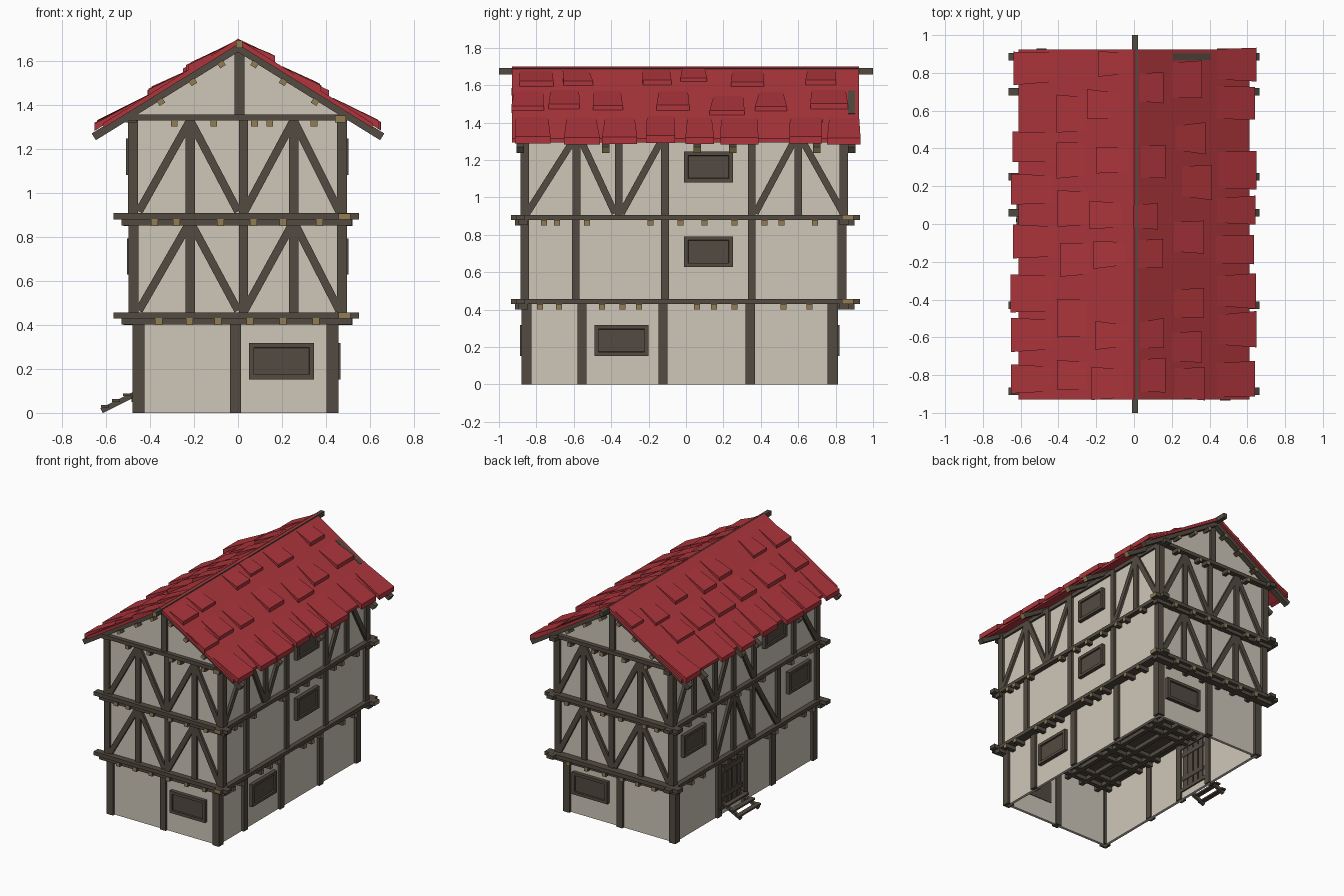
import bpy, bmesh, random
from mathutils import Vector

if "Cube" in bpy.data.objects:
    bpy.data.objects.remove(bpy.data.objects["Cube"])

random.seed(4)


def material(name, rgb):
    m = bpy.data.materials.new(name)
    m.diffuse_color = (*rgb, 1)
    m.use_nodes = True
    m.node_tree.nodes["Principled BSDF"].inputs["Base Color"].default_value = m.diffuse_color
    return m


PLASTER = material("plaster", (0.62, 0.57, 0.485))
WOOD = material("dark_timber", (0.085, 0.070, 0.052))
TAN = material("cut_timber", (0.29, 0.205, 0.09))
RED = material("red_tile", (0.42, 0.036, 0.045))
K, RIDGE = 0.62, 1.695          # roof slope and height of the tiled surface


def hexa(name, a, b, mat, tips=(0, 0), inset=None):
    """Six-sided solid between two four-point end loops; tips paint the ends tan."""
    bm = bmesh.new()
    v = [bm.verts.new(p) for p in list(a) + list(b)]
    for i in range(4):
        j = (i + 1) % 4
        bm.faces.new((v[i], v[j], v[4 + j], v[4 + i]))
    for k in (0, 1):
        bm.faces.new(v[4 * k:4 * k + 4]).material_index = tips[k]
    bmesh.ops.recalc_face_normals(bm, faces=bm.faces[:])
    if inset:                   # recessed panel on the face that looks along inset
        f = [f for f in bm.faces if f.normal.dot(inset) > 0.9]
        bmesh.ops.inset_region(bm, faces=f, thickness=0.03, depth=0)
        bmesh.ops.inset_region(bm, faces=f, thickness=0.002, depth=-0.012)
    me = bpy.data.meshes.new(name)
    bm.to_mesh(me)
    bm.free()
    me.materials.append(mat)
    me.materials.append(TAN)
    ob = bpy.data.objects.new(name, me)
    bpy.context.collection.objects.link(ob)
    return ob


def beam(name, p, q, w, d, n=(0, 0, 1), mat=WOOD, tips=(0, 0), inset=None):
    """Bar from p to q, depth d along n and width w across."""
    p, q, n = Vector(p), Vector(q), Vector(n)
    t = (q - p).normalized()
    n = (n - t * n.dot(t)).normalized()
    s = t.cross(n) * w / 2
    n = n * d / 2
    loop = (s + n, n - s, -s - n, s - n)
    return hexa(name, [p + o for o in loop], [q + o for o in loop], mat, tips, inset)


class Face:
    """One side of a storey: u runs along the wall, d is the distance outward."""
    def __init__(self, name, axis, fixed, sign):
        self.name, self.axis, self.fixed, self.sign = name, axis, fixed, sign
        self.n = Vector((0, sign, 0) if axis == 0 else (sign, 0, 0))

    def at(self, u, z, d):
        w = self.fixed + self.sign * d
        return (u, w, z) if self.axis == 0 else (w, u, z)

    def panel(self, part, u0, u1, z0, z1, d0, d1, mat=WOOD, inset=False):
        m, u = (d0 + d1) / 2, (u0 + u1) / 2
        beam(f"{self.name}_{part}", self.at(u, z0, m), self.at(u, z1, m), u1 - u0,
             d1 - d0, self.n, mat, inset=self.n if inset else None)

    def window(self, u, z, w, h=0.165):
        self.panel("window", u - w / 2, u + w / 2, z - h / 2, z + h / 2, -0.045, 0.008, inset=True)

    def brace(self, u0, z0, u1, z1):
        beam(f"{self.name}_brace", self.at(u0, z0, -0.014), self.at(u1, z1, -0.014), 0.036, 0.024, self.n)


# storeys: z range, outer post faces, then posts / braces / windows for each side
V4 = [(-0.45, -0.22), (0.0, -0.215), (0.03, 0.25), (0.46, 0.255)]      # (foot, head)
ENDS = [-0.217, 0.025, 0.253]
storeys = [
    (0, 0.435, -0.48, 0.457, -0.88, 0.812, 0.055, {
        "front": ([-0.012], [], [(0.198, 0.235, 0.295)]),
        "back": ([-0.012], [], [(0.23, 0.235, 0.295)]),
        "right": ([-0.556, -0.123, 0.343], [], [(-0.345, 0.235, 0.29)]),
        "left": ([0.28, -0.03, -0.36], [], [])}),
    (0.45, 0.88, -0.497, 0.495, -0.885, 0.857, 0.046, {
        "front": (ENDS, V4, []), "back": (ENDS, V4, []),
        "right": ([-0.59, -0.112, 0.352], [], [(0.12, 0.71, 0.26)]),
        "left": ([0.36, 0.13, -0.1, -0.4], [(0.34, 0.15), (-0.08, 0.11), (-0.38, -0.12)],
                 [(0.61, 0.71, 0.26), (-0.64, 0.71, 0.26)])}),
    (0.90, 1.34, -0.5, 0.495, -0.886, 0.866, 0.046, {
        "front": (ENDS, V4, []), "back": (ENDS, V4, []),
        "right": ([-0.585, -0.36, -0.112, 0.352, 0.6],
                  [(-0.85, -0.59), (-0.38, -0.57), (-0.345, -0.12), (0.37, 0.59), (0.84, 0.61)],
                  [(0.12, 1.163, 0.26)]),
        "left": ([-0.585, -0.112, 0.13, 0.352, 0.6],
                 [(-0.85, -0.59), (-0.1, 0.12), (0.34, 0.14), (0.37, 0.59), (0.84, 0.61)],
                 [(-0.35, 1.163, 0.26)])}),
]
for z0, z1, x0, x1, y0, y1, pw, sides in storeys:
    faces = {"front": Face("front", 0, y0, -1), "back": Face("back", 0, y1, 1),
             "left": Face("left", 1, x0, -1), "right": Face("right", 1, x1, 1)}
    for key, f in faces.items():
        lo, hi = (x0, x1) if f.axis == 0 else (y0, y1)
        posts, braces, windows = sides[key]
        f.panel("wall", lo + 0.02, hi - 0.02, z0, z1, -0.04, -0.02, PLASTER)
        for u in posts:
            f.panel("post", u - pw * 0.45, u + pw * 0.45, z0, z1, -0.05, -0.002)
        for a, b in braces:
            f.brace(a, z0 + 0.015, b, z1 - 0.015)
        for win in windows:
            f.window(*win)
    for x in (x0 + pw / 2, x1 - pw / 2):
        for y in (y0 + pw / 2, y1 - pw / 2):
            beam("corner_post", (x, y, z0), (x, y, z1), pw, pw, (0, 1, 0))
    if z0 == 0:
        left_ground = faces["left"]

# floor decks, rim beams and through-joists with pale cut ends
for z, fx, fy in [
        (0.443, [-0.36, -0.22, -0.09, 0.055, 0.205, 0.355],
         [-0.78, -0.68, -0.45, -0.34, -0.25, 0.06, 0.15, 0.26, 0.52, 0.66]),
        (0.893, [-0.38, -0.28, -0.08, 0.07, 0.205, 0.37],
         [-0.76, -0.69, -0.53, -0.19, -0.03, 0.1, 0.26, 0.42, 0.51, 0.69])]:
    beam("floor_deck", (0, -0.86, z), (0, 0.84, z), 0.95, 0.02)
    beam("front_rim_beam", (-0.565, -0.885, z), (0.55, -0.885, z), 0.05, 0.028)
    beam("back_rim_beam", (-0.56, 0.865, z), (0.55, 0.865, z), 0.06, 0.028, tips=(0, 1))
    beam("left_rim_beam", (-0.49, -0.9, z), (-0.49, 0.93, z), 0.05, 0.026)
    beam("right_rim_beam", (0.483, -0.935, z), (0.483, 0.93, z), 0.055, 0.027, tips=(1, 0))
    for x in fx:
        beam("long_joist", (x, -0.915, z - 0.028), (x, 0.9, z - 0.028), 0.032, 0.03, tips=(1, 1))
    for y in fy:
        beam("cross_joist", (-0.52, y, z - 0.028), (0.52, y, z - 0.028), 0.032, 0.03, tips=(1, 1))
    for y in (-0.87, 0.845):
        beam("end_cross_joist", (-0.53, y, z - 0.026), (0.515, y, z - 0.026), 0.05, 0.03)

# attic: tie beams, wall plates, joist ends, gables with king posts
for y, s in ((-0.885, -1), (0.866, 1)):
    beam("tie_beam", (-0.5, y, 1.342), (0.5, y, 1.342), 0.045, 0.027)
    yi = y - s * 0.03
    tri = [(-0.48, 1.34), (0.48, 1.34), (0.03, 1.655), (-0.03, 1.655)]
    hexa("gable_wall", [(x, yi, z) for x, z in tri], [(x, yi + s * 0.02, z) for x, z in tri], PLASTER)
    beam("king_post", (0.007, y - s * 0.015, 1.35), (0.007, y - s * 0.015, 1.66), 0.045, 0.045, (0, 1, 0))
for x, y0, t in ((-0.487, -0.9, 0), (0.465, -0.925, 1)):
    beam("wall_plate", (x, y0, 1.335), (x, 0.93, 1.335), 0.05, 0.03, tips=(t, 0))
for x in (-0.29, -0.11, 0.075, 0.145, 0.345):
    beam("attic_joist", (x, -0.91, 1.314), (x, 0.9, 1.314), 0.03, 0.028, tips=(1, 1))

# roof frame: ridge beam, rafters, purlins
beam("ridge_beam", (0.005, -1, 1.675), (0.005, 1, 1.675), 0.03, 0.035, tips=(1, 0))
for s in (-1, 1):
    for y in (-0.885, -0.43, 0.06, 0.25, 0.7, 0.885):
        beam("rafter", (0, y, 1.66), (s * 0.655, y, 1.66 - K * 0.655), 0.04, 0.036, tips=(0, int(abs(y) < 0.8)))
    for x in (0.075, 0.205, 0.35):
        z = 1.63 - K * x
        beam("purlin", (s * x, -0.92, z), (s * x, 0.915, z), 0.03, 0.026, (s * K, 0, 1), tips=(1, 1))


# roof covering: a slab per slope, then rows of loose, slightly crooked tiles
def tile(name, s, x0, x1, ya, yb, top0, top1, depth=0.01, crook=0.0):
    j = lambda: random.uniform(-crook, crook)
    def edge(x, lift, a, b):
        z = RIDGE - K * x
        return [(s * x, a, z - depth), (s * x, b, z - depth), (s * x, b, z + lift), (s * x, a, z + lift)]
    hexa(name, edge(x0, top0, ya + crook + j(), yb - crook + j()),
         edge(x1, top1, ya + j() / 2, yb + j() / 2), RED)


tile_rows = {
    -1: [(0.42, 0.65, 0.17, [0.825, 0.405, 0.18, -0.09, -0.37, -0.585, -0.82]),
         (0.26, 0.42, 0.17, [0.585, 0.34, 0.085, -0.19, -0.5, -0.8]),
         (0.05, 0.22, 0.15, [0.85, 0.635, 0.34, 0.05, -0.16, -0.59, -0.85])],
    1: [(0.44, 0.645, 0.165, [0.85, 0.64, 0.285, 0.07, -0.135, -0.355, -0.555, -0.82]),
        (0.23, 0.39, 0.17, [0.765, 0.455, 0.22, -0.07, -0.42, -0.65, -0.86]),
        (0.02, 0.15, 0.16, [0.72, 0.33, 0.04, -0.155, -0.58, -0.8])],
}
for s, rows in tile_rows.items():
    tile("roof_slab", s, 0, 0.612, -0.93, 0.925, 0.004, 0, 0.022)
    for x0, x1, w, ys in rows:
        for y in ys:
            dx = random.uniform(-0.03, 0.03) if x1 < 0.6 else random.uniform(-0.012, 0.004)
            h = w / 2 * random.uniform(0.9, 1.2)
            tile("roof_tile", s, x0 + dx, x1 + dx, max(y - h, -0.935), min(y + h, 0.93),
                 0.004, random.uniform(0.022, 0.032), crook=0.01)
# missing-tile gap showing timber
beam("roof_gap", (0.205, 0.885, RIDGE + 0.002 - K * 0.205), (0.405, 0.885, RIDGE + 0.002 - K * 0.405), 0.036, 0.006)

# plank door with ledges and frame, on the left side
f = left_ground
for i in range(4):
    f.panel("door_plank", 0.02 + i * 0.056, 0.064 + i * 0.056, 0.075, 0.385, -0.048, -0.008)
for z in (0.13, 0.32):
    f.panel("door_ledge", 0.015, 0.235, z, z + 0.035, -0.052, 0.0)
f.panel("door_lintel", -0.03, 0.28, 0.39, 0.42, -0.05, 0.0)
f.panel("door_sill", -0.03, 0.28, 0.05, 0.075, -0.05, 0.004)

# steps to the door
for y in (0.02, 0.23):
    beam("step_stringer", (-0.46, y, 0.09), (-0.62, y, 0.01), 0.02, 0.024)
for x, z in ((-0.505, 0.082), (-0.555, 0.056), (-0.605, 0.03)):
    beam("step_tread", (x, -0.005, z), (x, 0.255, z), 0.036, 0.012)
